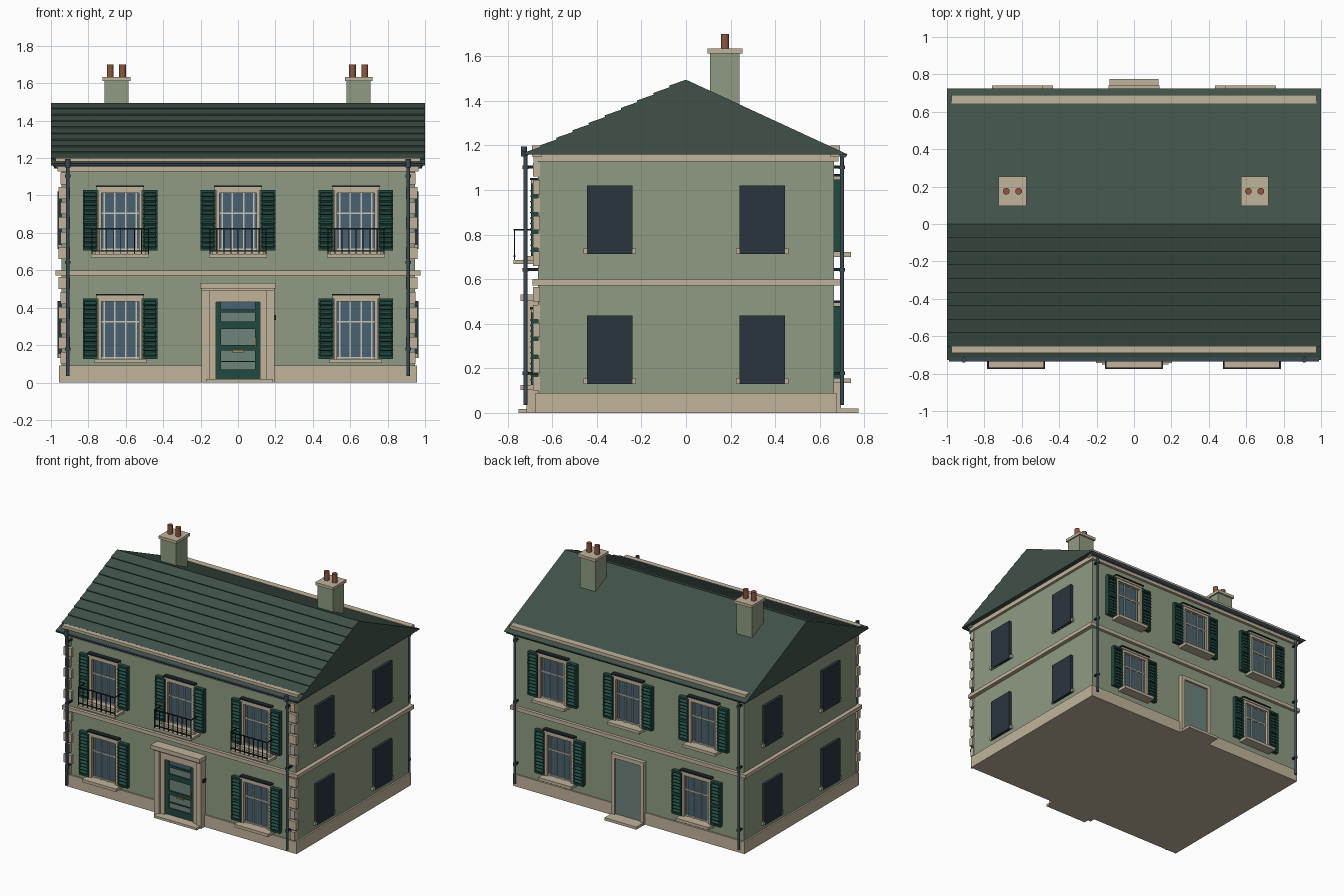
import bpy, bmesh, math
from mathutils import Matrix, Vector

if "Cube" in bpy.data.objects:
    bpy.data.objects.remove(bpy.data.objects["Cube"])


def mat(name, r, g, b):
    m = bpy.data.materials.new(name)
    m.diffuse_color = [(c / 255) ** 2.2 for c in (r, g, b)] + [1]
    m.use_nodes = True
    m.node_tree.nodes["Principled BSDF"].inputs["Base Color"].default_value = m.diffuse_color
    return m


WALL = mat("sage_render", 142, 154, 130)
STONE = mat("pale_stone", 192, 178, 154)
SLATE = mat("green_slate", 66, 82, 74)
SHUT = mat("shutter_green", 38, 74, 66)
GLASS = mat("blue_glass", 74, 98, 112)
DARK = mat("dark_glass", 46, 56, 64)
IRON = mat("iron", 34, 40, 44)
PIPE = mat("pipe_grey", 62, 76, 86)
CLAY = mat("clay", 140, 88, 66)
WHITE = mat("glazing_bar", 200, 196, 180)
PANE = mat("door_glass", 110, 130, 122)
BRASS = mat("brass", 180, 140, 60)


def finish(name, bm, m):
    bmesh.ops.recalc_face_normals(bm, faces=bm.faces)
    me = bpy.data.meshes.new(name)
    bm.to_mesh(me)
    bm.free()
    me.materials.append(m)
    o = bpy.data.objects.new(name, me)
    bpy.context.collection.objects.link(o)
    return o


def boxes(name, m, items):
    """Each item: x0,x1,y0,y1,z0,z1 and an optional tilt about x."""
    bm = bmesh.new()
    for b in items:
        c = Vector(((b[0] + b[1]) / 2, (b[2] + b[3]) / 2, (b[4] + b[5]) / 2))
        size = (abs(b[1] - b[0]), abs(b[3] - b[2]), abs(b[5] - b[4]), 1)
        rot = Matrix.Rotation(b[6] if len(b) > 6 else 0, 4, 'X')
        bmesh.ops.create_cube(bm, size=1, matrix=Matrix.Translation(c) @ rot @ Matrix.Diagonal(size))
    return finish(name, bm, m)


def cylinders(name, m, items, seg=12):
    """Each item: x,y,z0,z1,radius."""
    bm = bmesh.new()
    for x, y, z0, z1, r in items:
        bmesh.ops.create_cone(bm, cap_ends=True, segments=seg, radius1=r, radius2=r, depth=z1 - z0,
                              matrix=Matrix.Translation((x, y, (z0 + z1) / 2)))
    o = finish(name, bm, m)
    for p in o.data.polygons:
        p.use_smooth = abs(p.normal.z) < 0.5
    return o


def prism_x(name, m, profile, x0, x1):
    bm = bmesh.new()
    a = [bm.verts.new((x0, y, z)) for y, z in profile]
    b = [bm.verts.new((x1, y, z)) for y, z in profile]
    bm.faces.new(a)
    bm.faces.new(b)
    for i in range(len(a)):
        j = (i + 1) % len(a)
        bm.faces.new((a[i], a[j], b[j], b[i]))
    return finish(name, bm, m)


WX, WY = 0.945, 0.665

# Main body, plinth and horizontal mouldings
boxes("walls", WALL, [(-WX, WX, -WY, WY, 0.05, 1.165)])
boxes("plinth", STONE, [(-0.957, 0.957, -0.675, 0.675, 0, 0.09)])
boxes("string_course", STONE, [(-0.975, 0.975, -0.688, 0.688, 0.572, 0.6)])
boxes("cornice", STONE, [(-0.965, 0.965, -0.685, 0.685, 1.127, 1.16)])
boxes("eaves_strip", STONE, [(-0.975, 0.975, s * 0.645, s * 0.69, 1.15, 1.2) for s in (-1, 1)])

# Roof: smooth back slope, stepped slate courses on the front slope
N, E, Z0, Z1 = 10, 0.725, 1.16, 1.495
prof = [(E, Z0), (0, Z1)]
for i in range(N):
    t = (i + 1) / N
    y, z = -E * t, Z1 + (Z0 - Z1) * t
    prof += [(y - 0.003, z + 0.007), (y, z)]
prism_x("roof", SLATE, prof, -1, 1)

# Front gutter and rear gutter
bm_prof = [(-0.717 + 0.018 * math.cos(a), 1.172 + 0.018 * math.sin(a))
           for a in [math.pi + math.pi * k / 6 for k in range(7)]]
prism_x("front_gutter", PIPE, bm_prof, -0.99, 0.99)
prism_x("rear_gutter", PIPE, [(-y - 0.012, z - 0.01) for y, z in bm_prof], -0.985, 0.985)

# Downpipes with hoppers and clips
front = [(s * 0.91, -0.72) for s in (-1, 1)]
rear = [(s * 0.925, 0.7) for s in (-1, 1)]
cylinders("downpipes", PIPE, [(x, y, 0.035, 1.16, 0.009) for x, y in front + rear])
cylinders("pipe_collars", PIPE, [(x, y, z, z + 0.016, 0.014) for x, y in front + rear for z in (0.17, 0.635, 1.095)])
boxes("pipe_brackets", IRON, [(x - 0.006, x + 0.006, y, math.copysign(0.66, y), z, z + 0.012)
                              for x, y in front + rear for z in (0.172, 0.637, 1.097)])
cylinders("pipe_hoppers", PIPE, [(x, -0.727, 1.15, 1.195, 0.014) for x, y in front])

# Corner quoins on the front
quoins = []
for s in (-1, 1):
    for i in range(13):
        z = 0.1 + i * 0.08
        if not 0.53 < z < 0.6:
            w = 0.06 if i % 2 else 0.045
            quoins.append((s * (0.957 - w), s * (0.96 if i % 2 else 0.95), -0.687, -0.655, z, z + 0.064))
boxes("quoins", STONE, quoins)


def window(tag, x, z0, s, sill_w, sill_d):
    """Shuttered window on the front (s=-1) or back (s=1); z0 is the sill top."""
    z1 = z0 + 0.325
    Y = lambda d: s * (WY + d)
    w = 0.118
    boxes(tag + "_glass", GLASS, [(x - w, x + w, Y(-0.01), Y(0.006), z0, z1)])
    boxes(tag + "_frame", STONE,
          [(x + k * (w - 0.018), x + k * w, Y(0), Y(0.025), z0, z1) for k in (-1, 1)] +
          [(x - w, x + w, Y(0), Y(0.025), z1 - 0.018, z1),
           (x - w - 0.008, x + w + 0.008, Y(0), Y(0.03), z1, z1 + 0.014)])
    boxes(tag + "_drip_cap", IRON, [(x - w - 0.01, x + w + 0.01, Y(0), Y(0.036), z1 + 0.014, z1 + 0.024)])
    boxes(tag + "_bars", WHITE,
          [(x + k - 0.004, x + k + 0.004, Y(0), Y(0.014), z0, z1) for k in (-0.085, -0.03, 0.03, 0.085)] +
          [(x - w, x + w, Y(0), Y(0.013), z - 0.004, z + 0.004) for z in (z0 + 0.008, z0 + 0.2)])
    boxes(tag + "_sill", STONE, [(x - sill_w, x + sill_w, Y(0), Y(sill_d), z0 - 0.022, z0)])
    slats = []
    for k in (-1, 1):
        a, b = x + k * 0.12, x + k * 0.2
        slats += [(a, a + k * 0.01, Y(0), Y(0.03), z0, z1), (b - k * 0.01, b, Y(0), Y(0.03), z0, z1)]
        slats += [(a, b, Y(0), Y(0.03), z, z + 0.014) for z in (z0, z0 + 0.155, z1 - 0.014)]
        slats += [(a, b, Y(0.01), Y(0.036), z0 + 0.025 + i * 0.0245, z0 + 0.031 + i * 0.0245, -s * 0.6)
                  for i in range(12)]
    boxes(tag + "_shutters", SHUT, slats)
    boxes(tag + "_shutter_backs", SHUT, [(x + k * 0.125, x + k * 0.195, Y(0), Y(0.01), z0, z1) for k in (-1, 1)])


# Front and back windows
for i, x in enumerate((-0.63, 0, 0.63)):
    window(f"front_upper_window_{i}", x, 0.705, -1, 0.135, 0.05)
    window(f"back_upper_window_{i}", x * 0.99, 0.722, 1, 0.135, 0.075)
    # Balconet with iron railing
    boxes(f"balcony_slab_{i}", STONE, [(x - 0.155, x + 0.155, -0.775, -0.66, 0.668, 0.686)])
    rails = [(x - 0.153, x + 0.153, -0.773, -0.766, z, z + 0.007) for z in (0.7, 0.818)]
    rails += [(x + k * 0.153, x + k * 0.146, -0.773, -WY, 0.818, 0.825) for k in (-1, 1)]
    rails += [(x - 0.152 + j * 0.0375, x - 0.147 + j * 0.0375, -0.772, -0.767, 0.68, 0.822) for j in range(9)]
    boxes(f"balcony_railing_{i}", IRON, rails)
    if x:
        window(f"front_lower_window_{i}", x, 0.125, -1, 0.14, 0.078)
        window(f"back_lower_window_{i}", x * 0.9, 0.155, 1, 0.135, 0.075)

# Plain side windows
panes, sills = [], []
for s in (-1, 1):
    for y in (-0.342, 0.342):
        for z in (0.13, 0.713):
            panes.append((s * 0.94, s * 0.966, y - 0.102, y + 0.102, z, z + 0.307))
            sills.append((s * 0.94, s * 0.963, y - 0.118, y + 0.118, z, z + 0.024))
boxes("side_windows", DARK, panes)
boxes("side_sills", STONE, sills)

# Front door case, hood and step
boxes("door_case", STONE,
      [(s * 0.152, s * 0.195, -0.715, -WY, 0, 0.5) for s in (-1, 1)] +
      [(s * 0.118, s * 0.152, -0.7, -WY, 0, 0.48) for s in (-1, 1)] +
      [(-0.152, 0.152, -0.7, -WY, 0.43, 0.5)])
boxes("door_hood", STONE, [(-0.203, 0.203, -0.742, -WY, 0.502, 0.532), (-0.195, 0.195, -0.725, -WY, 0.488, 0.503)])
boxes("front_step", STONE, [(-0.17, 0.185, -0.752, -WY, 0, 0.018)])
boxes("door_panes", PANE, [(-0.118, 0.118, -0.678, -WY, 0.02, 0.385)])
boxes("fanlight", GLASS, [(-0.118, 0.118, -0.678, -WY, 0.385, 0.43)])
boxes("front_door", SHUT,
      [(s * 0.118, s * 0.09, -0.687, -WY, 0.02, 0.43) for s in (-1, 1)] +
      [(-0.118, 0.118, -0.687, -WY, z, z + h)
       for z, h in ((0.02, 0.05), (0.17, 0.03), (0.285, 0.04), (0.375, 0.015), (0.11, 0.006))])
boxes("door_plate", BRASS, [(-0.03, 0.03, -0.692, -0.68, 0.16, 0.171)])
cylinders("door_handle", BRASS, [(0.095, -0.695, 0.19, 0.24, 0.005)])
boxes("door_lamp", IRON, [(0.188, 0.203, -0.695, -WY, 0.335, 0.362)])

# Back door
boxes("back_door_case", STONE,
      [(s * 0.105, s * 0.135, 0.695, WY, 0, 0.47) for s in (-1, 1)] + [(-0.135, 0.135, 0.695, WY, 0.44, 0.47)])
boxes("back_door", PANE, [(-0.107, 0.107, 0.66, 0.682, 0.018, 0.442)])
boxes("back_step", STONE, [(-0.132, 0.132, 0.775, WY, 0, 0.02)])

# Chimneys
for tag, cx in (("left", -0.65), ("right", 0.645)):
    boxes(tag + "_chimney", WALL, [(cx - 0.064, cx + 0.064, 0.107, 0.24, 1.3, 1.617)])
    boxes(tag + "_chimney_cap", STONE, [(cx - 0.074, cx + 0.074, 0.097, 0.253, 1.613, 1.634)])
    cylinders(tag + "_chimney_pots", CLAY, [(cx + k * 0.033, 0.175, 1.63, 1.7, 0.018) for k in (-1, 1)], 16)
